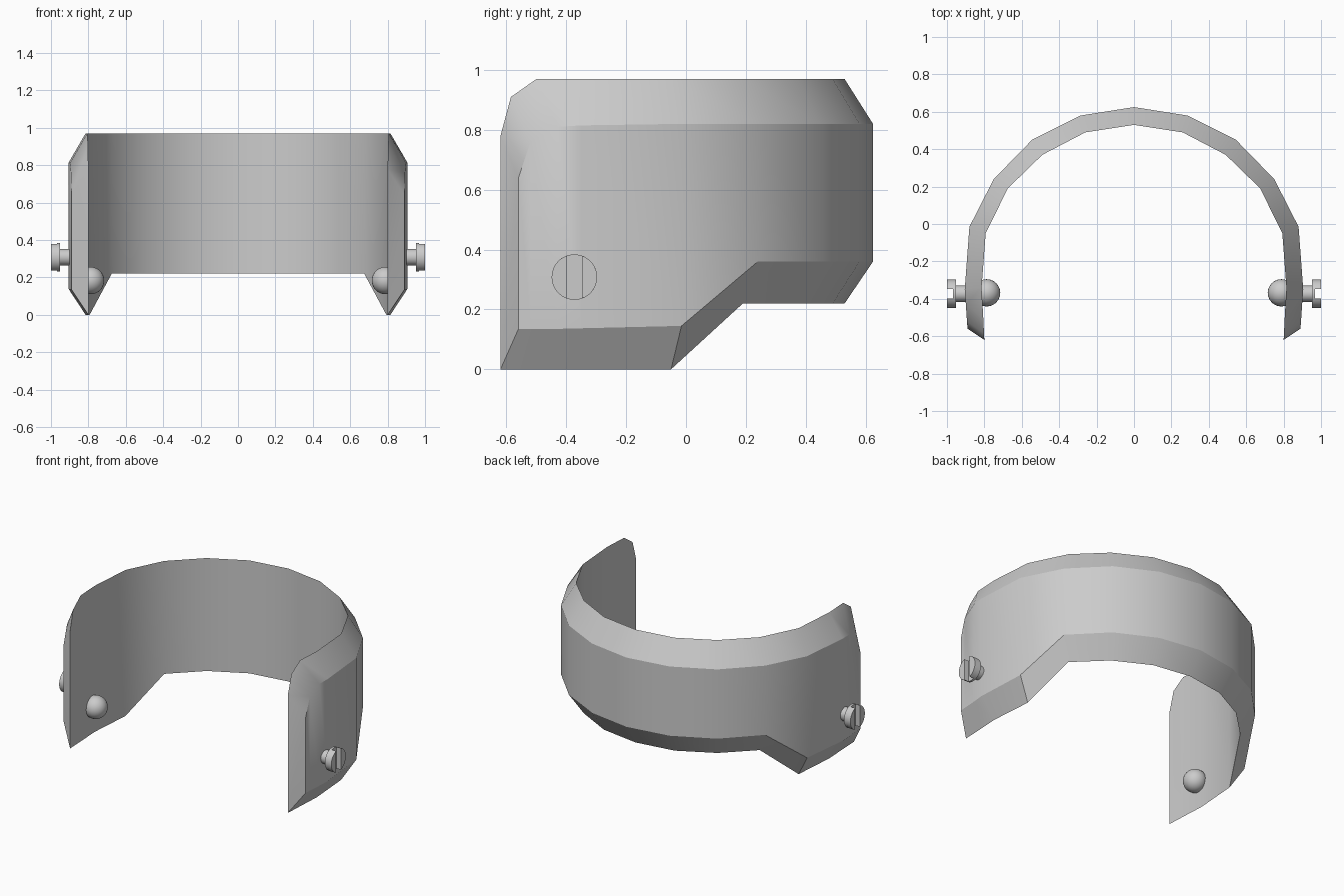
import bpy, bmesh
from math import sin, cos, pi, acos

cube = bpy.data.objects.get("Cube")
if cube:
    bpy.data.objects.remove(cube)

grey = bpy.data.materials.new("plain grey")
grey.use_nodes = True
grey.diffuse_color = (0.6, 0.6, 0.6, 1)
grey.node_tree.nodes["Principled BSDF"].inputs["Base Color"].default_value = (0.6, 0.6, 0.6, 1)


def finish(name, bm, angle=28):
    bmesh.ops.recalc_face_normals(bm, faces=bm.faces)
    mesh = bpy.data.meshes.new(name)
    bm.to_mesh(mesh)
    bm.free()
    mesh.materials.append(grey)
    obj = bpy.data.objects.new(name, mesh)
    bpy.context.collection.objects.link(obj)
    bpy.ops.object.select_all(action='DESELECT')
    obj.select_set(True)
    bpy.context.view_layer.objects.active = obj
    bpy.ops.object.shade_smooth_by_angle(angle=angle * pi / 180)
    return obj


def prism(name, outline, x0, x1):
    """Extrude a y-z outline along x."""
    bm = bmesh.new()
    ends = [[bm.verts.new((x, y, z)) for y, z in outline] for x in (x0, x1)]
    for ring in ends:
        bm.faces.new(ring)
    for i in range(len(outline)):
        j = (i + 1) % len(outline)
        bm.faces.new((ends[0][i], ends[0][j], ends[1][j], ends[1][i]))
    return finish(name, bm)


def arc(y, z, radius, start, end, steps, closed=False):
    count = steps if closed else steps + 1
    return [(y + radius * cos(start + (end - start) * i / steps),
             z + radius * sin(start + (end - start) * i / steps)) for i in range(count)]


# Curved band: sections from the left front end to the middle of the back,
# each (x, y, bottom, top) for the inner wall, then for the inset outer wall
sections = [
    ((.80, -.62, 0, .78), (.89, -.56, .135, .64)),
    ((.802, -.585, 0, .91), (.893, -.52, .135, .76)),
    ((.806, -.50, 0, .97), (.899, -.43, .135, .81)),
    ((.815, -.34, 0, .97), (.905, -.35, .137, .815)),
    ((.793, -.05, 0, .97), (.88, -.015, .145, .82)),
    ((.675, .19, .22, .97), (.75, .24, .36, .82)),
    ((.49, .37, .22, .97), (.545, .45, .36, .82)),
    ((.26, .49, .22, .97), (.285, .58, .36, .82)),
    ((0, .53, .22, .97), (0, .625, .36, .82)),
]
mirrored = [tuple((-x, y, b, t) for x, y, b, t in s) for s in reversed(sections[:-1])]
bm = bmesh.new()
rings = []
for (xi, yi, bi, ti), (xo, yo, bo, to) in sections + mirrored:
    rings.append([bm.verts.new(p) for p in
                  ((xi, yi, bi), (xi, yi, ti), (xo, yo, to), (xo, yo, bo))])
for a, b in zip(rings, rings[1:]):
    for i in range(4):
        j = (i + 1) % 4
        bm.faces.new((a[i], a[j], b[j], b[i]))
bm.faces.new(rings[0])
bm.faces.new(rings[-1])
finish("curved_band", bm)

# Slotted screws outside and round studs inside, on both ends
Y, Z, R, SLOT = -.373, .308, .076, .025
for side, s in (("left", 1), ("right", -1)):
    prism(side + "_screw_shaft", arc(Y, Z, .044, 0, 2 * pi, 24, True), s * .86, s * .96)
    prism(side + "_screw_head_base", arc(Y, Z, R, 0, 2 * pi, 32, True), s * .953, s * .968)
    half = acos(SLOT / R)
    for label, mid in (("rear", 0), ("front", pi)):
        prism(f"{side}_screw_head_{label}_half",
              arc(Y, Z, R, mid - half, mid + half, 14), s * .968, s)

    bm = bmesh.new()
    bmesh.ops.create_uvsphere(bm, u_segments=24, v_segments=14, radius=.073)
    bmesh.ops.translate(bm, verts=bm.verts, vec=(s * .788, -.368, .183))
    finish(side + "_inner_stud", bm)
